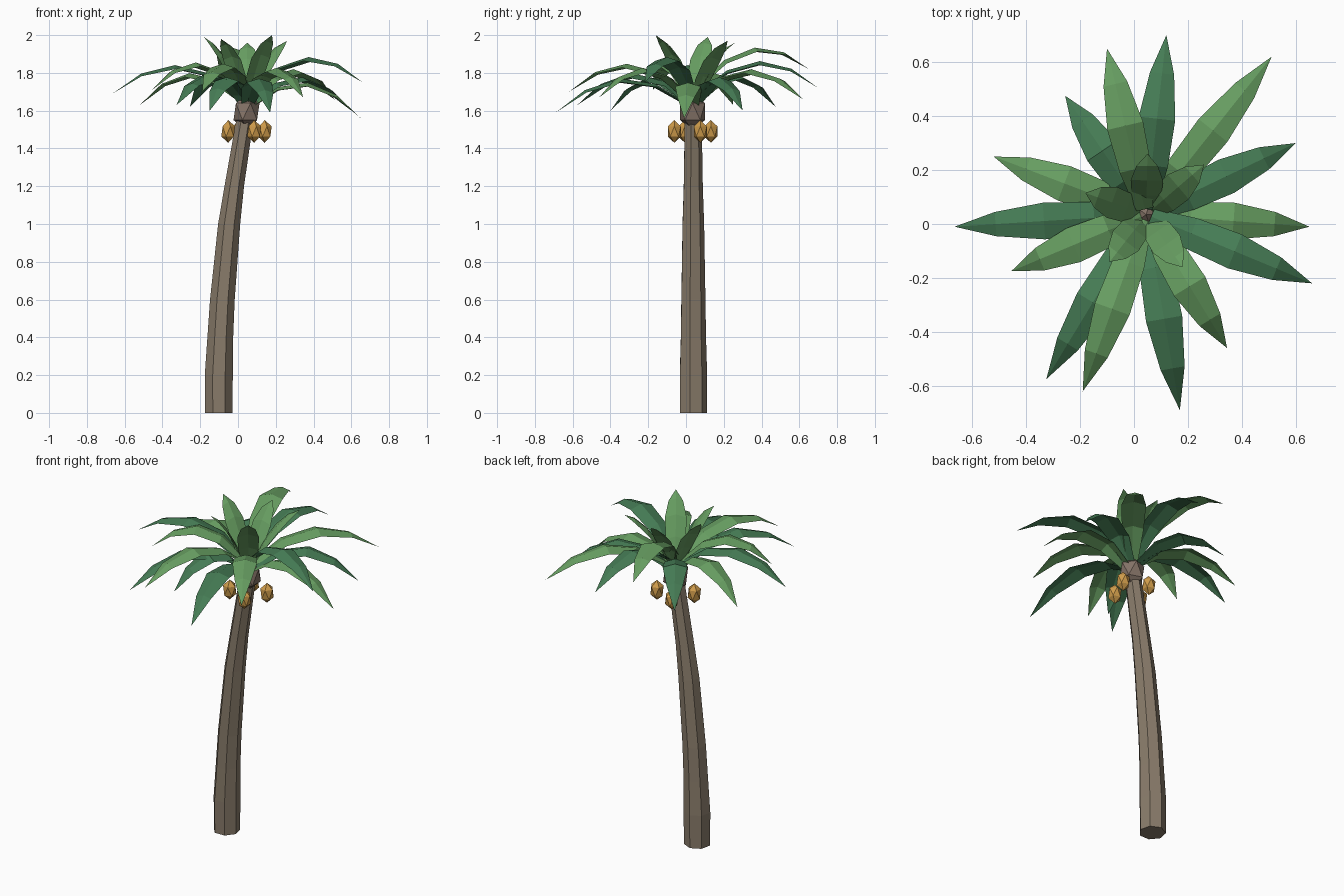
import bpy, bmesh
from math import sin, cos, radians, atan2, hypot
from mathutils import Matrix, Vector

if "Cube" in bpy.data.objects:
    bpy.data.objects.remove(bpy.data.objects["Cube"])


def material(name, rgb):
    m = bpy.data.materials.new(name)
    m.use_nodes = True
    m.diffuse_color = (*rgb, 1)
    m.node_tree.nodes["Principled BSDF"].inputs["Base Color"].default_value = (*rgb, 1)
    return m


BARK = material("bark brown", (0.25, 0.2, 0.145))
HUSK = material("husk brown", (0.23, 0.17, 0.135))
NUT = material("golden fruit", (0.62, 0.33, 0.07))
LIGHT = material("light green", (0.135, 0.34, 0.12))
DARK = material("deep green", (0.06, 0.2, 0.09))

CX, CY = 0.045, 0.035  # crown centre


def finish(bm, name, mat, fix_normals=True):
    if fix_normals:
        bmesh.ops.recalc_face_normals(bm, faces=bm.faces)
    mesh = bpy.data.meshes.new(name)
    bm.to_mesh(mesh)
    bm.free()
    mesh.materials.append(mat)
    obj = bpy.data.objects.new(name, mesh)
    bpy.context.collection.objects.link(obj)
    return obj


def gem(name, mat, centre, radius, height):
    """Faceted twenty-sided ball, stretched upward."""
    bm = bmesh.new()
    bmesh.ops.create_icosphere(bm, subdivisions=1, radius=1)
    bmesh.ops.transform(bm, verts=bm.verts, matrix=Matrix.Translation(centre)
                        @ Matrix.Diagonal((radius, radius, height, 1)))
    return finish(bm, name, mat)


def leaf(name, mat, tip, base_z, arch, widths, droop):
    """Arched, pointed leaf with a raised midrib."""
    dx, dy = tip[0] - CX, tip[1] - CY
    length, angle = hypot(dx, dy), atan2(dy, dx)
    out = Vector((cos(angle), sin(angle), 0))
    side = Vector((-sin(angle), cos(angle), 0))
    bm = bmesh.new()
    rows = []
    for t, w in zip((0, 0.25, 0.52, 0.78), widths):
        z = base_z + (tip[2] - base_z) * t + 4 * arch * t * (1 - t)
        mid = Vector((CX, CY, z)) + out * (0.02 + (length - 0.02) * t)
        low = Vector((0, 0, droop * w))
        rows.append([bm.verts.new(p) for p in (mid - side * w - low, mid, mid + side * w - low)])
    for a, b in zip(rows, rows[1:]):
        for i in (0, 1):
            bm.faces.new((a[i], b[i], b[i + 1], a[i + 1]))
    end = bm.verts.new(tip)
    for i in (0, 1):
        bm.faces.new((rows[-1][i], end, rows[-1][i + 1]))
    return finish(bm, name, mat, False)


# Leaning seven-sided trunk: centre x, height, radius
bm = bmesh.new()
rings = []
for x, z, r in ((-0.102, 0, 0.075), (-0.102, 0.2, 0.076), (-0.094, 0.4, 0.07), (-0.083, 0.6, 0.067),
                (-0.047, 1.0, 0.06), (-0.02, 1.2, 0.053), (0.038, 1.56, 0.047)):
    angles = [radians(-12 + 360 * i / 7) for i in range(7)]
    rings.append([bm.verts.new((x + r * cos(a), 0.036 + r * sin(a), z)) for a in angles])
for a, b in zip(rings, rings[1:]):
    for i in range(7):
        j = (i + 1) % 7
        bm.faces.new((a[i], a[j], b[j], b[i]))
bm.faces.new(rings[0])
bm.faces.new(rings[-1])
finish(bm, "trunk", BARK)

# Husk where the leaves sprout
gem("crown_husk", HUSK, (CX, CY, 1.595), 0.077, 0.1)

# Four hanging fruits
for i in range(4):
    a = radians(23 + 90 * i)
    gem(f"fruit_{i + 1}", NUT, (CX + 0.105 * cos(a), CY + 0.105 * sin(a), 1.49), 0.041, 0.06)

# Long drooping leaves, colours alternating around the crown
tips = [(0.12, 0.70, 1.72), (0.51, 0.62, 1.66), (0.60, 0.30, 1.60), (0.65, -0.01, 1.56),
        (0.66, -0.22, 1.75), (0.345, -0.46, 1.67), (0.17, -0.69, 1.59), (-0.19, -0.62, 1.70),
        (-0.325, -0.575, 1.63), (-0.455, -0.175, 1.71), (-0.665, -0.01, 1.69), (-0.52, 0.25, 1.63),
        (-0.255, 0.475, 1.62), (-0.10, 0.65, 1.82), (-0.15, -0.40, 1.60)]
for i, tip in enumerate(tips):
    leaf(f"long_leaf_{i + 1}", LIGHT if i % 2 and i < 14 else DARK, tip,
         1.62 + 0.4 * (tip[2] - 1.56), 0.16, (0.032, 0.06, 0.068, 0.045), 0.3)

# Short upright leaves in the middle
for i, tip in enumerate([(0.05, 0.26, 1.96), (-0.18, 0.115, 1.99), (-0.09, -0.14, 1.98),
                         (0.18, -0.16, 2.0), (0.26, 0.22, 1.97)]):
    leaf(f"short_leaf_{i + 1}", LIGHT, tip, 1.66, 0.06, (0.03, 0.055, 0.06, 0.04), 0.3)
